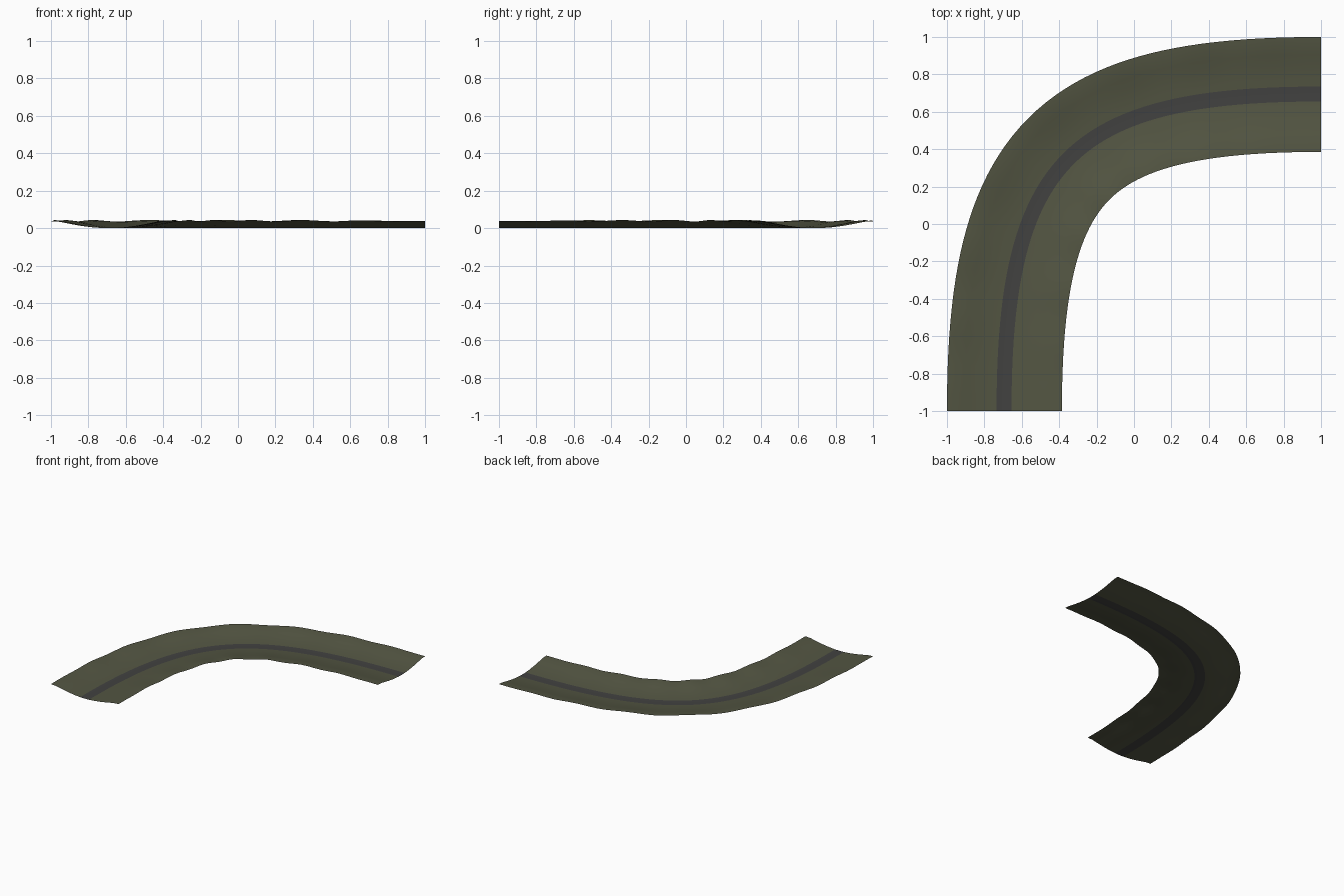
import bpy
import bmesh
import math
from mathutils import Vector
from mathutils.geometry import interpolate_bezier

if "Cube" in bpy.data.objects:
    bpy.data.objects.remove(bpy.data.objects["Cube"])


def material(name, rgb):
    m = bpy.data.materials.new(name)
    m.diffuse_color = (*rgb, 1)
    m.use_nodes = True
    m.node_tree.nodes["Principled BSDF"].inputs["Base Color"].default_value = m.diffuse_color
    return m


ground = material("olive ground", (0.088, 0.093, 0.056))
asphalt = material("dark grey track", (0.054, 0.054, 0.052))

# Centre line: a 90 degree bend, straight at both ends
C, K = 0.695, 0.79
REACH = K * (1 + C)
N = 49
path = interpolate_bezier(Vector((-C, -1, 0)), Vector((-C, -1 + REACH, 0)),
                          Vector((1 - REACH, C, 0)), Vector((1, C, 0)), N)
lengths = [0.0]
for a, b in zip(path, path[1:]):
    lengths.append(lengths[-1] + (b - a).length)

# Outward side direction at each station, exact at the two ends
sides = []
for i in range(N):
    t = (path[min(i + 1, N - 1)] - path[max(i - 1, 0)]).normalized()
    sides.append(Vector((-t.y, t.x, 0)))
sides[0], sides[-1] = Vector((-1, 0, 0)), Vector((0, 1, 0))


def sweep(name, profile, mat):
    """Sweep (offset, height, wave) points along the centre line as a sheet."""
    bm = bmesh.new()
    rows = []
    for p, s, d in zip(path, sides, lengths):
        f = d / lengths[-1]
        fade = min(1, 6 * f, 6 * (1 - f))
        row = []
        for u, z, w in profile:
            phase = 2 * math.pi * 8 * f + (1.5 if u < 0 else 0)
            bump = w * fade * (0.6 + math.sin(phase))
            row.append(bm.verts.new(p + s * u + Vector((0, 0, z + bump))))
        rows.append(row)
    for a, b in zip(rows, rows[1:]):
        for j in range(len(profile) - 1):
            bm.faces.new((a[j], a[j + 1], b[j + 1], b[j]))
    bmesh.ops.recalc_face_normals(bm, faces=bm.faces)
    if sum(f.normal.z for f in bm.faces) < 0:
        bmesh.ops.reverse_faces(bm, faces=bm.faces)
    for f in bm.faces:
        f.smooth = True
    me = bpy.data.meshes.new(name)
    bm.to_mesh(me)
    bm.free()
    me.materials.append(mat)
    ob = bpy.data.objects.new(name, me)
    bpy.context.collection.objects.link(ob)


# Half of the shallow dished cross-section, from the track edge to the rim
bank = [(0.04, 0.001, 0), (0.09, 0.005, 0), (0.15, 0.013, 0.001),
        (0.21, 0.024, 0.002), (0.26, 0.034, 0.003), (0.305, 0.037, 0.004)]

sweep("outer_bank", bank, ground)
sweep("inner_bank", [(-u * 1.015 if u > 0.05 else -u, z, w) for u, z, w in bank], ground)
sweep("track_strip", [(-0.04, 0.001, 0), (0, 0, 0), (0.04, 0.001, 0)], asphalt)
